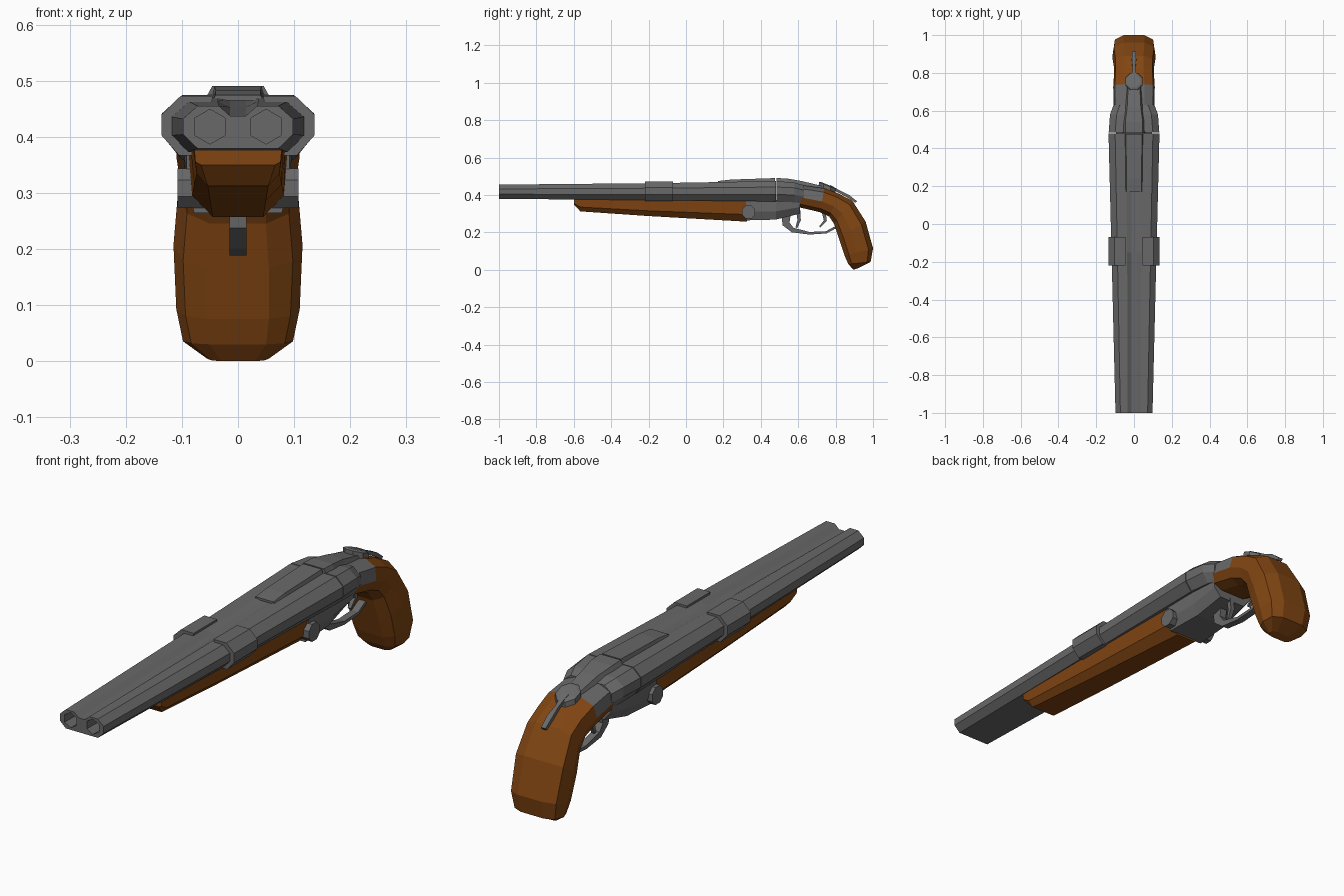
import bpy, bmesh, math

if "Cube" in bpy.data.objects:
    bpy.data.objects.remove(bpy.data.objects["Cube"])


def material(name, rgb):
    m = bpy.data.materials.new(name)
    m.diffuse_color = (*rgb, 1)
    m.use_nodes = True
    m.node_tree.nodes["Principled BSDF"].inputs["Base Color"].default_value = m.diffuse_color
    return m


STEEL = material("steel grey", (0.14, 0.14, 0.14))
WOOD = material("wood brown", (0.22, 0.06, 0.006))


def loft(name, rings, mat):
    """Skin a list of equal-length 3D rings and cap both ends."""
    bm = bmesh.new()
    vs = [[bm.verts.new(p) for p in r] for r in rings]
    n = len(rings[0])
    for a, b in zip(vs, vs[1:]):
        for i in range(n):
            j = (i + 1) % n
            bm.faces.new((a[i], a[j], b[j], b[i]))
    bm.faces.new(vs[0])
    bm.faces.new(vs[-1][::-1])
    bmesh.ops.recalc_face_normals(bm, faces=bm.faces)
    me = bpy.data.meshes.new(name)
    bm.to_mesh(me)
    bm.free()
    me.materials.append(mat)
    ob = bpy.data.objects.new(name, me)
    bpy.context.collection.objects.link(ob)
    return ob


def mirrored(y, half):
    """Cross-section at y from its right half, listed top to bottom."""
    return [(x, y, z) for x, z in half] + [(-x, y, z) for x, z in half[::-1]]


def disc(axis, pos, centre, r, n, turn=0.0):
    """Regular polygon across the x, y or z axis."""
    out = []
    for i in range(n):
        a = turn + 2 * math.pi * i / n
        u, v = r * math.sin(a), r * math.cos(a)
        p = [centre[0] + u, centre[1] + v]
        p.insert("xyz".index(axis), pos)
        out.append(tuple(p))
    return out


def strip(name, path, mat):
    """Bar following (y, z, half width, thickness) points in the centre plane."""
    rings = []
    for i, (y, z, w, t) in enumerate(path):
        a, b = path[max(i - 1, 0)], path[min(i + 1, len(path) - 1)]
        dy, dz = b[0] - a[0], b[1] - a[1]
        d = math.hypot(dy, dz)
        ny, nz = -dz / d * t / 2, dy / d * t / 2
        rings.append([(s * w, y + k * ny, z + k * nz)
                      for s, k in ((-1, -1), (1, -1), (1, 1), (-1, 1))])
    return loft(name, rings, mat)


# Twin barrels, tapering to the muzzle, with a shallow groove along the top
barrels = loft("barrels", [
    mirrored(-1.0, [(.014, .437), (.034, .455), (.072, .455), (.098, .432),
                    (.098, .404), (.072, .379)]),
    mirrored(-0.15, [(.014, .453), (.036, .463), (.088, .463), (.119, .436),
                     (.119, .402), (.090, .372)]),
    mirrored(0.48, [(.014, .470), (.038, .474), (.100, .474), (.135, .442),
                    (.135, .402), (.105, .365)]),
], STEEL)

# Bores, cut as six-sided holes
for side in (-1, 1):
    c = (side * .05, .418)
    cutter = loft("bore_cutter", [disc("y", -1.1, c, .031, 6), disc("y", -.85, c, .031, 6)], STEEL)
    cutter.hide_render = True
    mod = barrels.modifiers.new("bore", "BOOLEAN")
    mod.operation = "DIFFERENCE"
    mod.solver = "EXACT"
    mod.object = cutter
    bpy.context.view_layer.objects.active = barrels
    bpy.ops.object.modifier_apply(modifier=mod.name)
    bpy.data.objects.remove(cutter)

# Clamp bands wrapped round the outer side of each barrel
for side, label in ((-1, "left"), (1, "right")):
    half = [(.045, .473), (.102, .473), (.136, .440), (.136, .402),
            (.105, .367), (.06, .367)]
    loft(label + "_band", [[(side * x, y, z) for x, z in half] for y in (-.22, -.07)], STEEL)

# Raised rib over the breech end
loft("top_rib", [
    mirrored(.17, [(.040, .474), (.045, .465)]),
    mirrored(.24, [(.040, .482), (.046, .465)]),
    mirrored(.477, [(.042, .490), (.050, .465)]),
], STEEL)
loft("rear_rib", [
    mirrored(.483, [(.046, .490), (.060, .465)]),
    mirrored(.54, [(.046, .488), (.060, .455)]),
    mirrored(.62, [(.036, .474), (.050, .44)]),
    mirrored(.75, [(.030, .442), (.040, .42)]),
], STEEL)

# Breech block behind the barrels
loft("breech_block", [
    mirrored(.484, [(.100, .474), (.134, .442), (.134, .402), (.105, .365)]),
    mirrored(.58, [(.092, .466), (.127, .438), (.127, .400), (.100, .360)]),
    mirrored(.63, [(.075, .452), (.108, .425), (.108, .390), (.090, .355)]),
], STEEL)

# Lower receiver and hinge pin
loft("lower_receiver", [
    mirrored(.32, [(.092, .372), (.092, .312), (.078, .264)]),
    mirrored(.48, [(.096, .372), (.092, .312), (.070, .268)]),
    mirrored(.61, [(.098, .372), (.090, .335), (.060, .300)]),
], STEEL)
loft("hinge_pin", [disc("x", x, (.335, .308), .038, 8, math.pi / 8)
                   for x in (-.108, .108)], STEEL)

# Wooden fore-end under the barrels
loft("fore_end", [
    mirrored(-.60, [(.078, .380), (.076, .355), (.066, .350)]),
    mirrored(-.565, [(.080, .380), (.074, .335), (.054, .312)]),
    mirrored(-.2, [(.084, .376), (.078, .315), (.050, .287)]),
    mirrored(.325, [(.088, .372), (.082, .295), (.045, .257)]),
], WOOD)

# Pistol grip: back edge (y, z), front edge (y, z), half width, flat half width
grip_stations = [
    (.60, .455, .60, .335, .108, .055),
    (.74, .435, .715, .308, .110, .055),
    (.82, .405, .765, .285, .106, .050),
    (.89, .368, .792, .245, .107, .050),
    (.96, .258, .818, .165, .115, .055),
    (1.0, .115, .848, .075, .110, .055),
    (.987, .042, .868, .030, .098, .050),
    (.925, .010, .895, .000, .055, .030),
]
rings = []
for by, bz, fy, fz, w, flat in grip_stations:
    half = [(flat, 0), (w * .92, .16), (w, .55), (w * .85, .85), (flat, 1)]
    pts = [(x, by + (fy - by) * t, bz + (fz - bz) * t) for x, t in half]
    rings.append(pts + [(-x, y, z) for x, y, z in pts[::-1]])
grip = loft("grip", rings, WOOD)

# Steel tang covers the upper faces at the front of the grip
grip.data.materials.append(STEEL)
for f in grip.data.polygons:
    if f.center.y < .70 and f.center.z > .385:
        f.material_index = 1

# Opening lever: hexagonal pivot and a thin sloping tail
loft("lever_pivot", [
    [(x, y, z - (y - .75) * .4) for x, y, z in disc("z", h, (0, .755), r, 8, math.pi / 8)]
    for h, r in ((.425, .050), (.452, .048), (.458, .036))], STEEL)
strip("lever_tail", [(.77, .446, .014, .014), (.82, .417, .007, .014),
                     (.87, .391, .012, .016), (.91, .362, .010, .012)], STEEL)

# Trigger guard and trigger
strip("trigger_guard", [(.535, .295, .015, .05), (.535, .245, .015, .04),
                        (.57, .212, .015, .025), (.66, .195, .015, .014),
                        (.75, .200, .015, .012), (.79, .222, .015, .012),
                        (.82, .232, .015, .012)], STEEL)
strip("front_trigger", [(.60, .315, .010, .022), (.605, .265, .009, .018),
                        (.590, .225, .007, .010)], STEEL)
strip("rear_trigger", [(.735, .315, .010, .022), (.745, .262, .009, .016),
                       (.715, .228, .007, .009)], STEEL)
